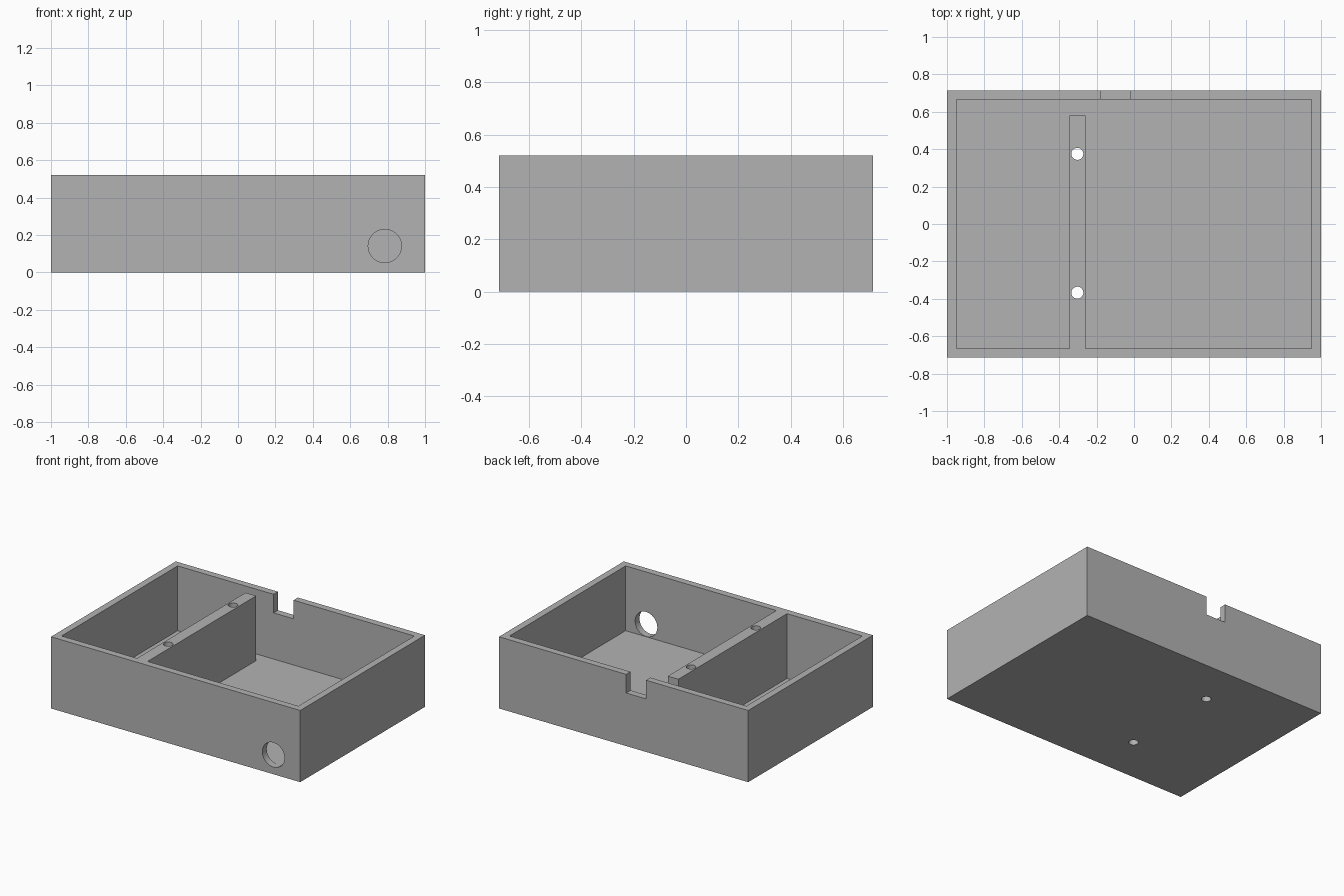
import bpy, bmesh
from mathutils import Matrix, Vector

if "Cube" in bpy.data.objects:
    bpy.data.objects.remove(bpy.data.objects["Cube"], do_unlink=True)

W, D, H = 1.0, 0.715, 0.52          # half width, half depth, height
WALL, FLOOR = 0.05, 0.05
DIV_L, DIV_R, DIV_END = -0.345, -0.26, 0.58

grey = bpy.data.materials.new("plain grey")
grey.use_nodes = True
colour = (0.45, 0.45, 0.45, 1)
grey.diffuse_color = colour
grey.node_tree.nodes["Principled BSDF"].inputs["Base Color"].default_value = colour


def make_object(name, bm):
    bmesh.ops.recalc_face_normals(bm, faces=bm.faces)
    mesh = bpy.data.meshes.new(name)
    bm.to_mesh(mesh)
    bm.free()
    mesh.materials.append(grey)
    obj = bpy.data.objects.new(name, mesh)
    bpy.context.collection.objects.link(obj)
    return obj


def prism(name, outline, z0, z1):
    bm = bmesh.new()
    face = bm.faces.new([bm.verts.new((x, y, z0)) for x, y in outline])
    new = bmesh.ops.extrude_face_region(bm, geom=[face])["geom"]
    top = [v for v in new if isinstance(v, bmesh.types.BMVert)]
    bmesh.ops.translate(bm, verts=top, vec=(0, 0, z1 - z0))
    return make_object(name, bm)


def rectangle(x0, x1, y0, y1):
    return [(x0, y0), (x1, y0), (x1, y1), (x0, y1)]


def cylinder(name, centre, radius, length, axis):
    bm = bmesh.new()
    turn = Vector((0, 0, 1)).rotation_difference(Vector(axis)).to_matrix().to_4x4()
    bmesh.ops.create_cone(bm, cap_ends=True, segments=48, radius1=radius,
                          radius2=radius, depth=length,
                          matrix=Matrix.Translation(centre) @ turn)
    return make_object(name, bm)


# Solid block that becomes the tray
tray = prism("tray", rectangle(-W, W, -D, D), 0, H)

# U-shaped cavity, leaving the divider attached to the front wall
ix, iy = W - WALL, D - WALL
cavity = [(-ix, -iy), (DIV_L, -iy), (DIV_L, DIV_END), (DIV_R, DIV_END),
          (DIV_R, -iy), (ix, -iy), (ix, iy), (-ix, iy)]
cutters = [prism("cavity_cutter", cavity, FLOOR, H + 0.1)]

# Notch in the rim of the back wall
cutters.append(prism("notch_cutter", rectangle(-0.18, -0.02, iy - 0.02, D + 0.1),
                     0.385, H + 0.2))

# Round cable hole in the front wall
cutters.append(cylinder("cable_hole_cutter", (0.785, -D, 0.141), 0.089, 0.2, (0, 1, 0)))

# Screw holes running down through the divider and floor
for y in (-0.367, 0.375):
    cutters.append(cylinder("screw_hole_cutter", (-0.303, y, H / 2), 0.032, H * 2, (0, 0, 1)))

# Cut everything, then bake the result
for cutter in cutters:
    cutter.hide_render = True
    mod = tray.modifiers.new(cutter.name, 'BOOLEAN')
    mod.operation = 'DIFFERENCE'
    mod.solver = 'EXACT'
    mod.object = cutter
bpy.context.view_layer.update()
baked = bpy.data.meshes.new_from_object(
    tray.evaluated_get(bpy.context.evaluated_depsgraph_get()))
tray.modifiers.clear()
tray.data = baked
for cutter in cutters:
    bpy.data.objects.remove(cutter, do_unlink=True)

# Smooth the round holes while keeping crisp edges
bpy.ops.object.select_all(action='DESELECT')
tray.select_set(True)
bpy.context.view_layer.objects.active = tray
bpy.ops.object.shade_smooth_by_angle(angle=0.5)
